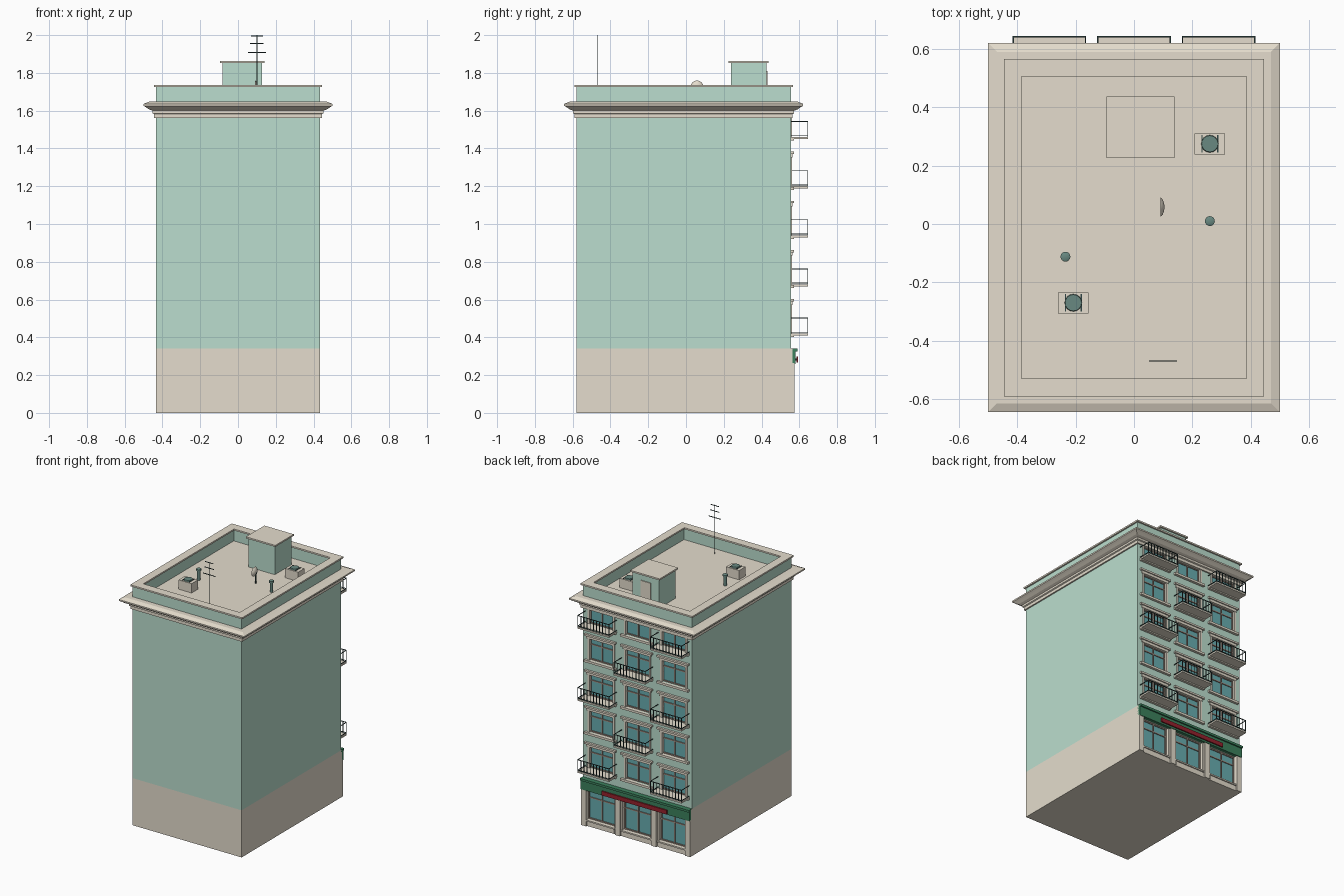
import bpy, bmesh, math
from mathutils import Matrix

if "Cube" in bpy.data.objects:
    bpy.data.objects.remove(bpy.data.objects["Cube"])


def material(name, r, g, b):
    m = bpy.data.materials.new(name)
    m.use_nodes = True
    m.diffuse_color = (r, g, b, 1)
    m.node_tree.nodes["Principled BSDF"].inputs["Base Color"].default_value = (r, g, b, 1)
    return m


GREEN = material("pale_green_wall", 0.5, 0.73, 0.62)
STONE = material("warm_stone", 0.78, 0.72, 0.61)
GLASS = material("teal_glass", 0.14, 0.42, 0.44)
FRAME = material("taupe_frame", 0.36, 0.28, 0.23)
IRON = material("dark_iron", 0.03, 0.06, 0.058)
SIGN = material("sign_green", 0.045, 0.22, 0.11)
RED = material("sign_red", 0.3, 0.015, 0.025)
METAL = material("vent_teal", 0.14, 0.25, 0.22)


def finish(name, bm, mat, smooth=False):
    bmesh.ops.recalc_face_normals(bm, faces=bm.faces)
    me = bpy.data.meshes.new(name)
    bm.to_mesh(me)
    bm.free()
    me.materials.append(mat)
    ob = bpy.data.objects.new(name, me)
    bpy.context.scene.collection.objects.link(ob)
    if smooth:
        bpy.context.view_layer.objects.active = ob
        ob.select_set(True)
        bpy.ops.object.shade_smooth_by_angle()
        ob.select_set(False)
    return ob


def boxes(name, mat, items):
    """One object from boxes given as (x0, x1, y0, y1, z0, z1)."""
    bm = bmesh.new()
    for x0, x1, y0, y1, z0, z1 in items:
        size = Matrix.Diagonal((x1 - x0, y1 - y0, z1 - z0, 1))
        mid = Matrix.Translation(((x0 + x1) / 2, (y0 + y1) / 2, (z0 + z1) / 2))
        bmesh.ops.create_cube(bm, size=1, matrix=mid @ size)
    return finish(name, bm, mat)


def lathe(name, mat, profile, place, steps=16):
    """Spin (radius, height) points around z, then place the result."""
    bm = bmesh.new()
    vs = [bm.verts.new((r, 0, z)) for r, z in profile]
    es = [bm.edges.new(p) for p in zip(vs, vs[1:])]
    bmesh.ops.spin(bm, geom=vs + es, cent=(0, 0, 0), axis=(0, 0, 1),
                   angle=math.tau, steps=steps, use_duplicate=False)
    bmesh.ops.remove_doubles(bm, verts=bm.verts, dist=0.0001)
    bm.transform(place)
    return finish(name, bm, mat, True)


def ring(name, mat, profile):
    """Sweep (outset, z) points around the building's rectangle."""
    bm = bmesh.new()
    loops = []
    for o, z in profile:
        x, ya, yb = W + o, BACK - o, FACE + o
        loops.append([bm.verts.new(p) for p in
                      ((-x, ya, z), (x, ya, z), (x, yb, z), (-x, yb, z))])
    for a, b in zip(loops, loops[1:] + loops[:1]):
        for i in range(4):
            j = (i + 1) % 4
            bm.faces.new((a[i], a[j], b[j], b[i]))
    return finish(name, bm, mat)


def glaze(panes, bars, x, half, z0, z1, transom):
    """A recessed pane with its frame, centre mullion and transom."""
    l, r = x - half, x + half
    panes.append((l, r, CORE, CORE + 0.003, z0, z1))
    for c in (l + 0.007, x, r - 0.007):
        bars.append((c - 0.004, c + 0.004, CORE, CORE + 0.01, z0, z1))
    for z in (z0 + 0.004, transom, z1 - 0.004):
        bars.append((l, r, CORE, CORE + 0.009, z - 0.004, z + 0.004))


W, BACK, FACE, CORE = 0.435, -0.58, 0.555, 0.535
BASE, EAVES, ROOF = 0.34, 1.565, 1.645
BAYS = (-0.29, 0, 0.29)
FLOORS = [0.417 + 0.26 * k for k in range(5)]
HALF, TALL, SHOP = 0.1, 0.158, 0.112


def pier_edges(half):
    e = [-W] + [x + s * half for x in BAYS for s in (-1, 1)] + [W]
    return list(zip(e[::2], e[1::2]))


# Main masses
boxes("ground_floor", STONE, [(-W, W, BACK, CORE, 0, BASE)])
boxes("upper_walls", GREEN, [(-W, W, BACK, CORE, BASE, ROOF - 0.01)])
boxes("roof_deck", STONE, [(-W + 0.01, W - 0.01, BACK + 0.01, FACE - 0.01, ROOF - 0.01, ROOF)])

# Facade skin: piers and spandrels that leave the window openings recessed
skin = [(a, b, CORE, FACE, BASE, ROOF - 0.01) for a, b in pier_edges(HALF)]
levels = [BASE] + [z for f in FLOORS for z in (f, min(f + TALL, EAVES))] + [ROOF - 0.01]
for x in BAYS:
    skin += [(x - HALF, x + HALF, CORE, FACE, a, b) for a, b in zip(levels[::2], levels[1::2])]
boxes("facade_wall", GREEN, skin)

# Upper windows, with trim, sills and hoods
glass, frames, trim = [], [], []
for f in FLOORS:
    top = min(f + TALL, EAVES)
    for x in BAYS:
        l, r = x - HALF, x + HALF
        glaze(glass, frames, x, HALF, f, top, f + 0.11)
        for c in (l, r):
            trim.append((c - 0.011, c + 0.004, CORE, FACE + 0.006, f, top))
        trim.append((x - 0.125, x + 0.125, CORE, FACE + 0.018, f - 0.016, f))
        if top < EAVES:
            trim.append((l - 0.012, r + 0.012, CORE, FACE + 0.008, top - 0.003, top + 0.015))
            trim.append((x - 0.125, x + 0.125, CORE, FACE + 0.016, top + 0.015, top + 0.028))
boxes("window_glass", GLASS, glass)
boxes("window_frames", FRAME, frames)
boxes("window_trim", STONE, trim)

# Balconies alternate between the outer bays and the middle bay
slabs, rails = [], []
OUT, T = 0.645, 0.002
for k, f in enumerate(FLOORS):
    for x in ((BAYS[1],) if k % 2 else (BAYS[0], BAYS[2])):
        l, r, h = x - 0.126, x + 0.126, f + 0.087
        slabs.append((l, r, FACE, OUT, f - 0.008, f + 0.003))
        for z in (f + 0.008, h - 0.004):
            rails.append((l, r, OUT - 0.005, OUT, z, z + 0.004))
            rails += [(s - T, s + T, FACE, OUT, z, z + 0.004) for s in (l + T, r - T)]
        for i in range(11):
            c = l + T + i * (r - l - 2 * T) / 10
            rails.append((c - T, c + T, OUT - 0.005, OUT - 0.001, f, h))
boxes("balcony_slabs", STONE, slabs)
boxes("balcony_railings", IRON, rails)

# Shopfront
piers = [(a, b, CORE, FACE + 0.008, 0, BASE) for a, b in pier_edges(SHOP)]
piers += [(c - 0.02, c + 0.02, CORE, FACE + 0.02, 0, 0.265) for c in (-0.415, -0.145, 0.145, 0.415)]
shop_glass, shop_frames = [], []
for x in BAYS:
    l, r = x - SHOP, x + SHOP
    piers += [(l, r, CORE, FACE + 0.01, 0, 0.036), (l - 0.01, r + 0.01, CORE, FACE + 0.018, 0.036, 0.046),
              (l, r, CORE, FACE, 0.26, BASE)]
    glaze(shop_glass, shop_frames, x, SHOP, 0.046, 0.26, 0.2)
boxes("shop_piers", STONE, piers)
boxes("shop_glass", GLASS, shop_glass)
boxes("shop_frames", FRAME, shop_frames)
boxes("sign_band", SIGN, [(-W, W, FACE, FACE + 0.024, 0.26, 0.332),
                          (-W, W, FACE, FACE + 0.034, 0.326, 0.342)])
boxes("sign_plate", RED, [(-0.26, 0.26, FACE + 0.03, FACE + 0.039, 0.268, 0.298)])
boxes("sign_brackets", IRON, [(x - 0.004, x + 0.004, FACE + 0.02, FACE + 0.034, 0.278, 0.288)
                              for x in (-0.2, 0, 0.2)])

# Cornice, parapet and coping
ring("cornice", STONE, [(-0.01, 1.562), (0.01, 1.562), (0.01, 1.582), (0.018, 1.586), (0.018, 1.6),
                        (0.036, 1.607), (0.052, 1.618), (0.065, 1.626), (0.065, 1.636), (0.035, 1.648),
                        (-0.01, 1.648)])
ring("parapet", GREEN, [(0, 1.635), (0, 1.727), (-0.042, 1.727), (-0.042, 1.635)])
ring("coping", STONE, [(0.011, 1.725), (0.011, 1.736), (-0.05, 1.736), (-0.05, 1.725)])

# Stair house on the roof
boxes("stair_house", GREEN, [(-0.083, 0.127, 0.238, 0.426, ROOF, 1.853)])
boxes("stair_house_cap", STONE, [(-0.095, 0.139, 0.226, 0.437, 1.853, 1.864)])
boxes("stair_house_door", STONE, [(-0.02, 0.06, 0.426, 0.432, ROOF, 1.81)])

# Roof fan units
for n, (x, y) in enumerate(((0.26, 0.275), (-0.208, -0.27))):
    boxes(f"fan_unit_{n}", STONE, [(x - 0.052, x + 0.052, y - 0.036, y + 0.036, ROOF, 1.712)])
    lathe(f"fan_{n}", METAL, [(0, 0.01), (0.028, 0.01), (0.03, 0)], Matrix.Translation((x, y, 1.711)))
    boxes(f"fan_guard_{n}", IRON, [(x + s - 0.002, x + s + 0.002, y - 0.03, y + 0.03, 1.71, 1.716)
                                   for s in (-0.027, 0.027)])

# Vent pipes
for n, (x, y) in enumerate(((0.26, 0.01), (-0.235, -0.112))):
    lathe(f"vent_pipe_{n}", METAL, [(0.011, 0), (0.011, 0.065), (0.017, 0.068), (0.017, 0.08), (0, 0.088)],
          Matrix.Translation((x, y, ROOF)))

# Satellite dish on a post
lathe("dish", STONE, [(0.034, 0), (0.026, 0.008), (0.014, 0.013), (0, 0.015)],
      Matrix.Translation((0.09, 0.058, 1.726)) @ Matrix.Rotation(math.pi / 2, 4, "Y"))
boxes("dish_post", IRON, [(0.099, 0.105, 0.055, 0.061, ROOF, 1.726)])

# Aerial mast with crossbars
mast = [(0.098, 0.102, -0.472, -0.468, ROOF, 2.0)]
for z, w in ((1.908, 0.048), (1.955, 0.036), (1.995, 0.032)):
    mast.append((0.1 - w, 0.1 + w, -0.472, -0.468, z - 0.002, z + 0.002))
boxes("aerial", IRON, mast)
